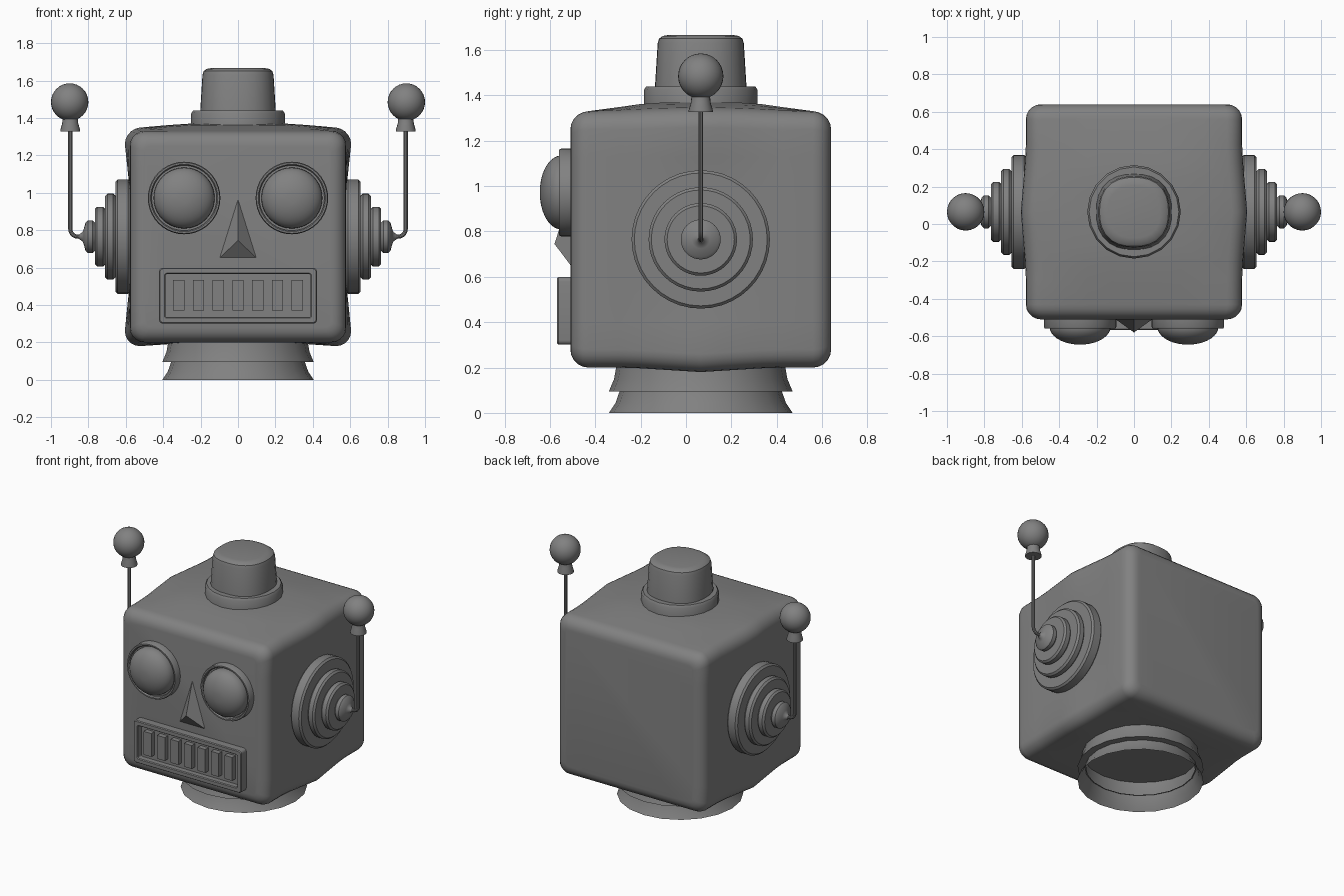
import bpy, bmesh, math
from mathutils import Matrix, Vector

if "Cube" in bpy.data.objects:
    bpy.data.objects.remove(bpy.data.objects["Cube"])

CY = 0.065                      # depth of the head axis
EAR_Z = 0.765
metal = bpy.data.materials.new("grey_metal")
metal.diffuse_color = (0.22, 0.22, 0.22, 1)
metal.use_nodes = True
metal.node_tree.nodes["Principled BSDF"].inputs["Base Color"].default_value = metal.diffuse_color


def finish(name, bm, angle=35):
    bmesh.ops.recalc_face_normals(bm, faces=bm.faces[:])
    me = bpy.data.meshes.new(name)
    bm.to_mesh(me)
    bm.free()
    me.materials.append(metal)
    ob = bpy.data.objects.new(name, me)
    bpy.context.collection.objects.link(ob)
    if angle:
        bpy.ops.object.select_all(action='DESELECT')
        bpy.context.view_layer.objects.active = ob
        ob.select_set(True)
        bpy.ops.object.shade_smooth_by_angle(angle=math.radians(angle))
    return ob


def loft(name, rings, cap_start=True, cap_end=True, angle=35):
    """Skin a list of closed rings of points."""
    bm = bmesh.new()
    vs = [[bm.verts.new(p) for p in ring] for ring in rings]
    n = len(vs[0])
    for a, b in zip(vs, vs[1:]):
        for i in range(n):
            j = (i + 1) % n
            bm.faces.new((a[i], a[j], b[j], b[i]))
    if cap_start:
        bm.faces.new(vs[0])
    if cap_end:
        bm.faces.new(vs[-1])
    return finish(name, bm, angle)


def lathe(name, profile, origin, axis='Z', segs=32, power=2.0, caps=(True, True)):
    """Spin (radius, height) pairs around an axis; power > 2 squares the circle."""
    rot = Vector((0, 0, 1)).rotation_difference(
        Vector({'Z': (0, 0, 1), 'X': (1, 0, 0), '-X': (-1, 0, 0), '-Y': (0, -1, 0)}[axis]))
    rings = []
    for r, h in profile:
        ring = []
        for i in range(segs):
            t = 2 * math.pi * i / segs
            c, s = math.cos(t), math.sin(t)
            k = r / (abs(c) ** power + abs(s) ** power) ** (1 / power)
            ring.append(Vector(origin) + rot @ Vector((k * c, k * s, h)))
        rings.append(ring)
    return loft(name, rings, *caps)


def rounded_rect(hx, hz, r, seg=5, div=8):
    """Rounded rectangle outline with subdivided sides."""
    corners = []
    for q, (sx, sz) in enumerate(((1, 1), (-1, 1), (-1, -1), (1, -1))):
        corners.append([(sx * (hx - r) + r * math.cos((q + k / seg) * math.pi / 2),
                         sz * (hz - r) + r * math.sin((q + k / seg) * math.pi / 2))
                        for k in range(seg + 1)])
    pts = []
    for q in range(4):
        pts += corners[q]
        (ax, az), (bx, bz) = corners[q][-1], corners[(q + 1) % 4][0]
        pts += [(ax + (bx - ax) * k / div, az + (bz - az) * k / div) for k in range(1, div)]
    return pts


# Head: rounded box whose middle swells at the roof and along the long edges
HX, HZ, MZ, R = 0.578, 0.565, 0.765, 0.08
arc = [(R * (1 - math.sin(a)), R * (1 - math.cos(a)))
       for a in (k * math.pi / 10 for k in range(6))]       # (inset, depth)
stations = [(-0.51 + d, i) for i, d in arc]
stations += [(CY + t, 0) for t in (-0.36, -0.27, -0.18, -0.09, 0, 0.09, 0.18, 0.27, 0.36)]
stations += [(0.64 - d, i) for i, d in reversed(arc)]
rings = []
for y, inset in stations:
    off = abs(y - CY)
    broad = min(1, max(0, (0.5 - off) / 0.27))
    narrow = max(0, 1 - off / 0.32)
    ring = []
    for x, z in rounded_rect(HX - inset, HZ - inset, max(R - inset * 0.6, 0.03)):
        u, v = abs(x) / HX, abs(z) / HZ
        edge_x = min(1, max(0, (v - 0.5) / 0.3))
        if u > 0.8:
            x += math.copysign(0.027 * narrow * edge_x, x)
        if z > 0 and v > 0.8:
            z += 0.036 * broad * min(1, (1 - u) / 0.5) + 0.01 * narrow * u
        elif v > 0.8:
            z -= 0.02 * narrow * min(1, max(0, (u - 0.5) / 0.3))
        ring.append((x, y, z + MZ))
    rings.append(ring)
loft("head", rings, angle=50)

# Neck: two flared skirts, open underneath
lathe("lower_neck", [(0.405, 0), (0.375, 0.045), (0.358, 0.095)],
      (0, CY, 0), segs=20, caps=(False, False))
lathe("upper_neck", [(0.35, 0.095), (0.405, 0.095), (0.382, 0.15), (0.37, 0.22)],
      (0, CY, 0), segs=20, caps=(False, False))

# Cap on the roof
lathe("cap_collar", [(0.25, 1.34), (0.25, 1.425), (0.24, 1.44), (0.205, 1.44)],
      (0, CY, 0), segs=20)
lathe("cap_dome", [(0.203, 1.42), (0.190, 1.63), (0.184, 1.65), (0.168, 1.662),
                   (0.14, 1.667)], (0, CY, 0), segs=28, power=2.4)

# Mirrored parts: ears, antennas, eyes
EAR_STEPS = [(0.305, 0.655), (0.23, 0.71), (0.16, 0.765), (0.088, 0.815)]
B = 0.012
for s, side in ((1, "right"), (-1, "left")):
    ax = 'X' if s > 0 else '-X'
    prof, start = [(0.293, 0.56)], 0.575
    for r, end in EAR_STEPS:
        prof += [(r - B, start), (r, start + B), (r, end - B), (r - B, end)]
        start = end
    prof += [(0.04, 0.825), (0.024, 0.832), (0.012, 0.85)]
    lathe(side + "_ear", prof, (0, CY, EAR_Z), ax, 40)

    # Bent rod
    path = [(0.82, EAR_Z), (0.85, EAR_Z)]
    path += [(0.855 + 0.042 * math.sin(a), EAR_Z + 0.042 * (1 - math.cos(a)))
             for a in (k * math.pi / 12 for k in range(1, 7))]
    path += [(0.897, 1.35)]
    rod = []
    for i, (px, pz) in enumerate(path):
        a, b = path[max(i - 1, 0)], path[min(i + 1, len(path) - 1)]
        tx, tz = Vector((b[0] - a[0], b[1] - a[1])).normalized()
        rod.append([(s * (px - tz * 0.011 * math.cos(t)), CY + 0.011 * math.sin(t),
                     pz + tx * 0.011 * math.cos(t))
                    for t in (k * math.pi / 5 for k in range(10))])
    loft(side + "_antenna_rod", rod)
    lathe(side + "_antenna_cup", [(0.053, 1.328), (0.053, 1.336), (0.043, 1.37), (0.041, 1.40)],
          (s * 0.897, CY, 0), segs=20)
    bm = bmesh.new()
    bmesh.ops.create_uvsphere(bm, u_segments=28, v_segments=16, radius=0.1,
                              matrix=Matrix.Translation((s * 0.9, CY, 1.485)))
    finish(side + "_antenna_ball", bm)

    # Eye socket ring and domed lens
    eye = (s * 0.288, 0, 0.972)
    lathe(side + "_eye_ring", [(0.194, 0.49), (0.194, 0.55), (0.189, 0.56), (0.180, 0.56),
                               (0.174, 0.552), (0.174, 0.53)], eye, '-Y', 40)
    dome = [(0.163, 0.52)] + [(0.163 * math.cos(a), 0.55 + 0.095 * math.sin(a))
                              for a in (k * math.pi / 18 for k in range(9))]
    lathe(side + "_eye_lens", dome, eye, '-Y', 40)

# Nose: faceted wedge
bm = bmesh.new()
top, tip, lf, rt = [bm.verts.new(p) for p in (
    (0, -0.508, 0.97), (0, -0.58, 0.745), (-0.1, -0.508, 0.65), (0.1, -0.508, 0.65))]
for f in ((top, lf, tip), (top, tip, rt), (tip, lf, rt), (top, rt, lf)):
    bm.faces.new(f)
finish("nose", bm, 0)


# Mouth: raised frame with a sunken panel
def mouth_ring(hx, hz, r, y):
    return [(x, y, z + 0.45) for x, z in rounded_rect(hx, hz, r, 4, 1)]


loft("mouth_frame", [mouth_ring(0.422, 0.149, 0.02, -0.49), mouth_ring(0.422, 0.149, 0.02, -0.562),
                     mouth_ring(0.417, 0.144, 0.018, -0.568), mouth_ring(0.393, 0.120, 0.012, -0.568),
                     mouth_ring(0.388, 0.115, 0.01, -0.562), mouth_ring(0.388, 0.115, 0.01, -0.525)])

# Teeth
for i in range(7):
    bm = bmesh.new()
    bmesh.ops.create_cube(bm, size=1, matrix=Matrix.Translation(((i - 3) * 0.1055, -0.54, 0.452))
                          @ Matrix.Diagonal((0.06, 0.04, 0.165, 1)))
    finish(f"tooth_{i + 1}", bm, 0)
